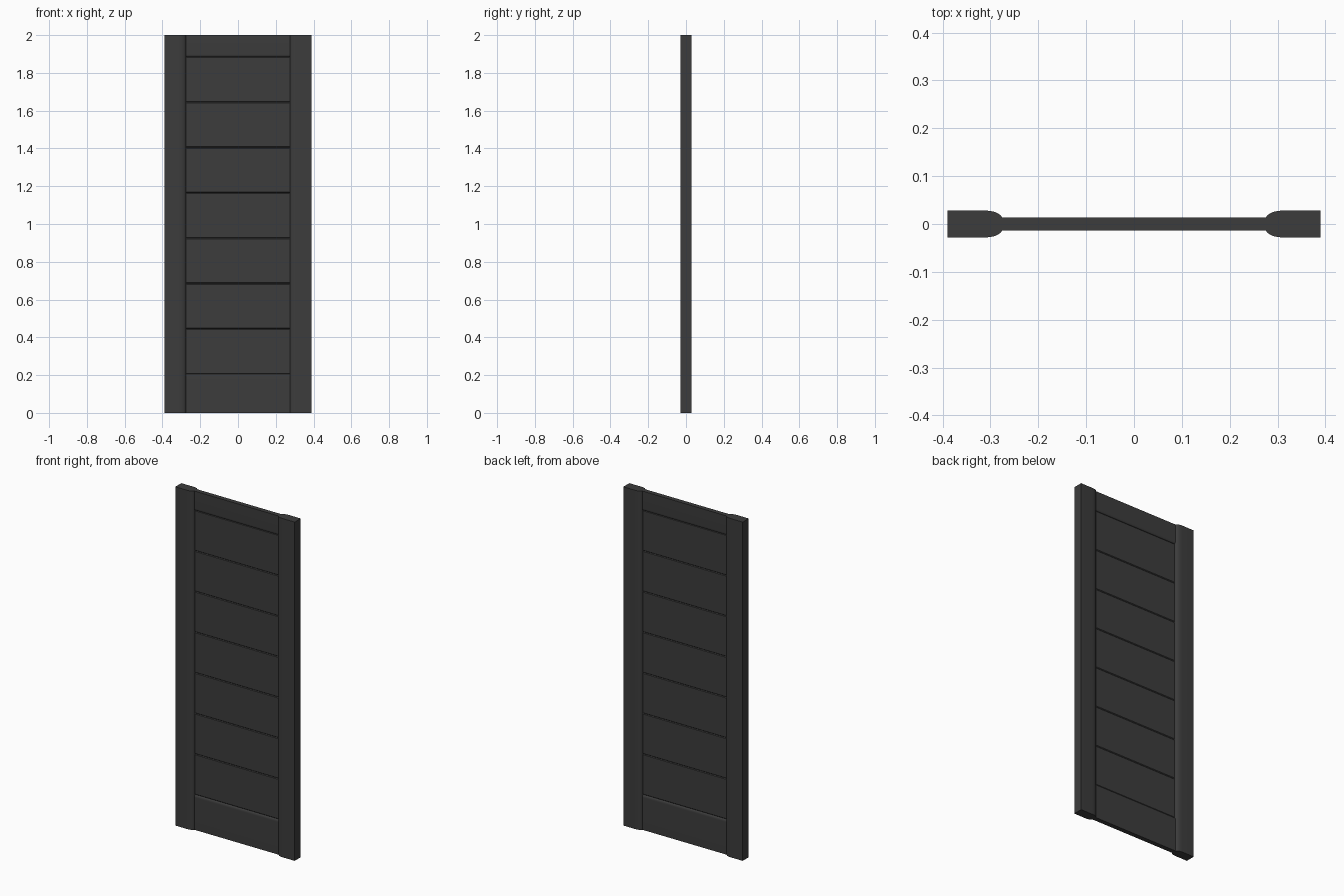
import bpy, bmesh, math
from mathutils import Vector

if "Cube" in bpy.data.objects:
    bpy.data.objects.remove(bpy.data.objects["Cube"])

mat = bpy.data.materials.new("dark_grey")
mat.diffuse_color = (0.045, 0.045, 0.045, 1)
mat.use_nodes = True
mat.node_tree.nodes["Principled BSDF"].inputs["Base Color"].default_value = mat.diffuse_color


def extrude(name, pts, vec):
    """Closed 3D outline extruded along vec into a solid."""
    bm = bmesh.new()
    face = bm.faces.new([bm.verts.new(p) for p in pts])
    ext = bmesh.ops.extrude_face_region(bm, geom=[face])
    verts = [g for g in ext["geom"] if isinstance(g, bmesh.types.BMVert)]
    bmesh.ops.translate(bm, verts=verts, vec=Vector(vec))
    bmesh.ops.recalc_face_normals(bm, faces=bm.faces[:])
    mesh = bpy.data.meshes.new(name)
    bm.to_mesh(mesh)
    bm.free()
    mesh.materials.append(mat)
    obj = bpy.data.objects.new(name, mesh)
    bpy.context.collection.objects.link(obj)
    bpy.context.view_layer.objects.active = obj
    obj.select_set(True)
    bpy.ops.object.shade_smooth_by_angle(angle=math.radians(30))
    obj.select_set(False)
    return obj


def mirrored(half):
    """Complete a (length, depth) half profile across depth 0."""
    return half + [(a, -d) for a, d in reversed(half)]


def quarter(edge, depth, run, drop, steps=6):
    """Elliptic round-over from full depth to the reduced edge."""
    out = []
    for i in range(steps + 1):
        t = math.pi / 2 * i / steps
        out.append((edge - run + run * math.sin(t),
                    depth - drop + drop * math.cos(t)))
    return out


STILE_IN, HALF_W, SPAN = 0.275, 0.39, 0.28
RAIL_D, PANEL_D = 0.0135, 0.008

# Upright stiles with rounded inner edges
for name, s in (("left_stile", -1), ("right_stile", 1)):
    prof = mirrored([(-HALF_W, 0.028)] + quarter(-STILE_IN, 0.028, 0.035, 0.018))
    extrude(name, [(-s * x, y, 0) for x, y in prof], (0, 0, 2))

# Horizontal rails, rounded towards the panel
bottom = mirrored([(0, RAIL_D)] + quarter(0.205, RAIL_D, 0.014, 0.007))
extrude("bottom_rail", [(-SPAN, y, z) for z, y in bottom], (2 * SPAN, 0, 0))
top = mirrored([(0, RAIL_D)] + quarter(0.115, RAIL_D, 0.014, 0.007))
extrude("top_rail", [(-SPAN, y, 2 - z) for z, y in top], (2 * SPAN, 0, 0))

# Seven planks with chamfered edges forming V grooves
N, Z0, Z1 = 7, 0.205, 1.885
h = (Z1 - Z0) / N
for i in range(N):
    z = Z0 + i * h
    prof = mirrored([(z, PANEL_D - 0.004), (z + 0.004, PANEL_D),
                     (z + h - 0.004, PANEL_D), (z + h, PANEL_D - 0.004)])
    extrude(f"plank_{i + 1}", [(-SPAN, y, zz) for zz, y in prof], (2 * SPAN, 0, 0))
